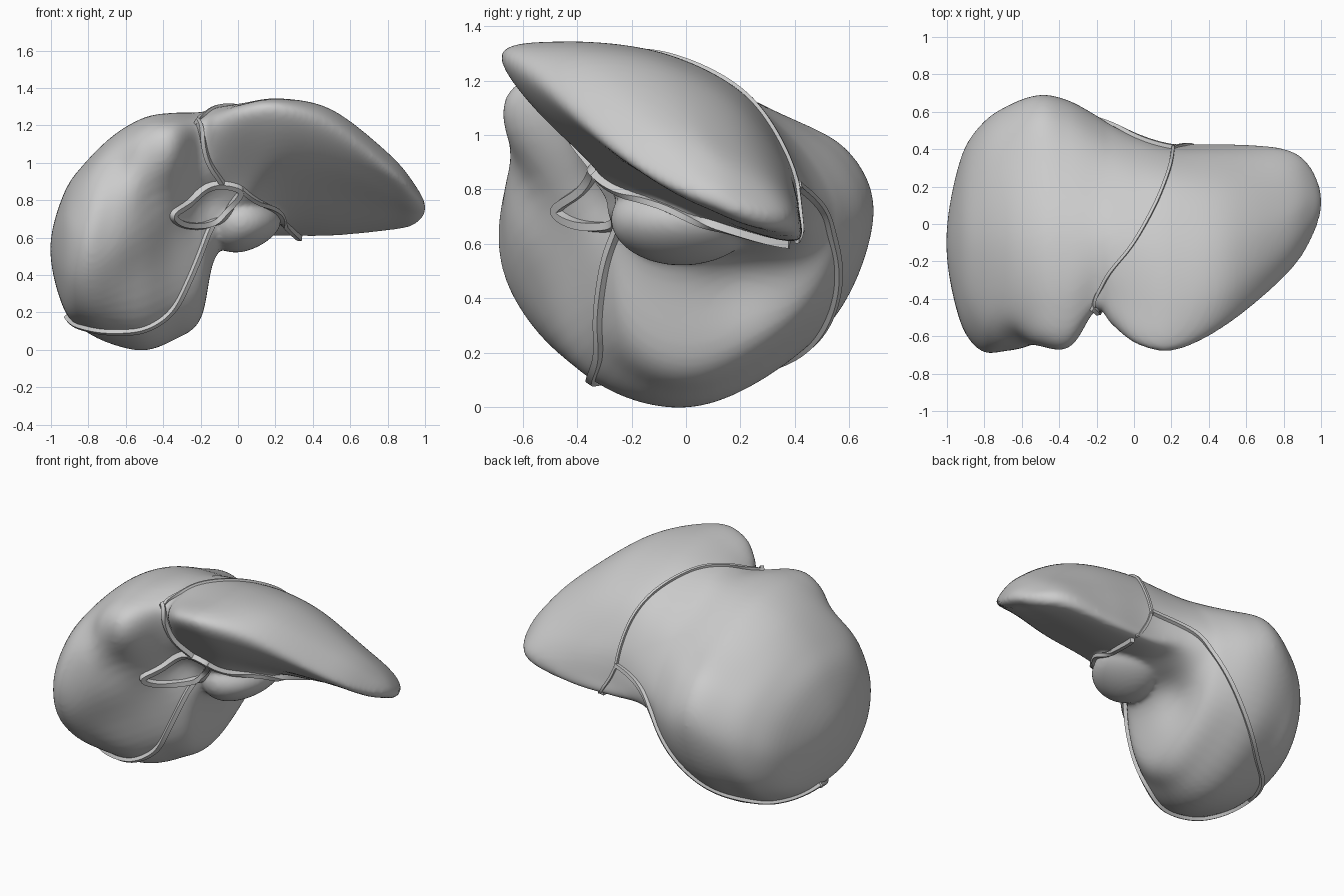
import bpy, bmesh, math
from mathutils import Vector
from mathutils.bvhtree import BVHTree

if "Cube" in bpy.data.objects:
    bpy.data.objects.remove(bpy.data.objects["Cube"])

# Cross-sections (y, z) per x station, running front tip > top > back > underside
RIGHT_LOBE = {
    -0.93: [(-.5, .66), (-.33, .80), (-.09, .84), (.13, .78), (.29, .66), (.34, .5), (.22, .3), (-.02, .22), (-.3, .24), (-.5, .42)],
    -0.81: [(-.68, .65), (-.52, .92), (-.15, 1.01), (.2, .94), (.45, .8), (.54, .57), (.42, .28), (.05, .1), (-.38, .16), (-.62, .38)],
    -0.66: [(-.65, .9), (-.47, 1.1), (-.1, 1.15), (.28, 1.03), (.55, .88), (.64, .62), (.48, .28), (.05, .03), (-.39, .13), (-.65, .5)],
    -0.50: [(-.645, 1.08), (-.44, 1.22), (-.06, 1.23), (.33, 1.08), (.6, .94), (.69, .68), (.51, .28), (.05, 0), (-.37, .13), (-.59, .6)],
    -0.35: [(-.65, 1.11), (-.43, 1.25), (-.05, 1.25), (.3, 1.1), (.57, .92), (.66, .66), (.49, .31), (.05, .05), (-.31, .2), (-.45, .68)],
    -0.20: [(-.46, 1.15), (-.33, 1.25), (-.05, 1.26), (.26, 1.11), (.49, .91), (.58, .66), (.43, .36), (.05, .16), (-.23, .29), (-.33, .74)],
}
LEFT_LOBE = {
    -0.12: [(-.54, 1.19), (-.37, 1.28), (-.06, 1.28), (.24, 1.12), (.44, .92), (.53, .7), (.41, .53), (.08, .48), (-.18, .56), (-.3, .83)],
    0.02: [(-.65, 1.26), (-.43, 1.315), (-.08, 1.295), (.22, 1.14), (.4, .92), (.465, .72), (.4, .61), (.1, .58), (-.17, .69), (-.37, .92)],
    0.22: [(-.68, 1.29), (-.45, 1.345), (-.1, 1.305), (.2, 1.16), (.37, .92), (.42, .7), (.4, .61), (.15, .66), (-.13, .79), (-.48, 1.02)],
    0.50: [(-.54, 1.2), (-.37, 1.285), (-.08, 1.25), (.18, 1.11), (.36, .88), (.42, .7), (.4, .61), (.18, .67), (-.1, .82), (-.39, 1.0)],
    0.80: [(-.29, .97), (-.17, 1.05), (0, 1.04), (.16, .96), (.32, .83), (.4, .71), (.37, .64), (.22, .67), (.03, .76), (-.16, .86)],
    0.94: [(-.1, .84), (-.02, .89), (.08, .88), (.17, .84), (.26, .77), (.31, .71), (.28, .67), (.2, .68), (.1, .72), (-.01, .77)],
}
LEFT_POLE, RIGHT_POLE = Vector((-1.005, -.1, .54)), Vector((1.005, .12, .75))


def spline(a, b, c, d, t):
    return b + 0.5 * t * ((c - a) + t * ((2 * a - 5 * b + 4 * c - d) + t * (3 * (b - c) + d - a)))


def sample(pts, n, closed=False):
    """Smooth curve through points, n samples per span."""
    k = len(pts)
    get = (lambda i: pts[i % k]) if closed else (lambda i: pts[max(0, min(k - 1, i))])
    out = [spline(get(i - 1), get(i), get(i + 1), get(i + 2), j / n)
           for i in range(k if closed else k - 1) for j in range(n)]
    return out if closed else out + [pts[-1]]


def make_object(name, bm, angle=60):
    bmesh.ops.recalc_face_normals(bm, faces=bm.faces)
    me = bpy.data.meshes.new(name)
    bm.to_mesh(me)
    bm.free()
    ob = bpy.data.objects.new(name, me)
    bpy.context.collection.objects.link(ob)
    bpy.ops.object.select_all(action='DESELECT')
    ob.select_set(True)
    bpy.context.view_layer.objects.active = ob
    bpy.ops.object.shade_smooth_by_angle(angle=math.radians(angle))
    return ob


def skin(bm, rings, loop=False):
    """Bridge equal rings of vertices with quads."""
    m = len(rings[0])
    for i in range(len(rings) if loop else len(rings) - 1):
        a, b = rings[i], rings[(i + 1) % len(rings)]
        for j in range(m):
            bm.faces.new((a[j], a[(j + 1) % m], b[(j + 1) % m], b[j]))


# Main body: loft through the stations, closing to a rounded pole at each end
stations = [sample([Vector((x, y, z)) for y, z in sec], 8, True)
            for x, sec in {**RIGHT_LOBE, **LEFT_LOBE}.items()]
m = len(stations[0])


def mirrored(ring, pole):
    return [Vector((p.x, 2 * pole.y - p.y, 2 * pole.z - p.z)) for p in ring]


grid = [mirrored(stations[0], LEFT_POLE), [LEFT_POLE] * m, *stations,
        [RIGHT_POLE] * m, mirrored(stations[-1], RIGHT_POLE)]
STEPS = 8
bm = bmesh.new()
rings = []
for i in range(1, len(grid) - 2):
    for s in range(STEPS):
        if i == 1 and s == 0:
            continue
        rings.append([bm.verts.new(spline(*(grid[i + k][j] for k in (-1, 0, 1, 2)), s / STEPS)) for j in range(m)])
skin(bm, rings)
for pole, ring in ((LEFT_POLE, rings[0]), (RIGHT_POLE, rings[-1])):
    tip = bm.verts.new(pole)
    for j in range(m):
        bm.faces.new((tip, ring[j], ring[(j + 1) % m]))
bmesh.ops.recalc_face_normals(bm, faces=bm.faces)

# Soft impressions and swellings: centre, radius, depth
for centre, radius, depth in [
        ((-.62, -.62, .98), .09, -.035), ((-.48, -.58, .82), .10, -.03),
        ((-.55, -.52, .42), .15, -.02), ((-.38, -.6, 1.05), .13, .025),
        ((-.18, -.32, .76), .10, -.05), ((-.12, .2, .45), .14, -.04)]:
    bm.normal_update()
    c = Vector(centre)
    for v in bm.verts:
        v.co += v.normal * depth * math.exp(-((v.co - c).length / radius) ** 2)
for _ in range(4):
    bmesh.ops.smooth_vert(bm, verts=bm.verts, factor=0.4, use_axis_x=True, use_axis_y=True, use_axis_z=True)

# Caudate lobe under the junction of the large lobes, tapering to the right
for v in bmesh.ops.create_uvsphere(bm, u_segments=40, v_segments=24, radius=1)["verts"]:
    x, y, z = v.co
    v.co = Vector((.03 + .2 * x, -.01 + .265 * y + .03 * x, .69 + .165 * z * (1 - .25 * x)))

# Fuse the caudate lobe into the body with a soft join
body = make_object("liver_body", bm, 80)
remesh = body.modifiers.new("fuse", 'REMESH')
remesh.mode, remesh.voxel_size, remesh.use_smooth_shade = 'VOXEL', .015, True
relax = body.modifiers.new("soften", 'SMOOTH')
relax.factor, relax.iterations = .5, 6
bpy.context.view_layer.update()
tree = BVHTree.FromObject(body, bpy.context.evaluated_depsgraph_get())


def ligament(name, pts, width=.014, height=.028, closed=False):
    """Raised ribbon that follows the body surface."""
    path = []
    for p in sample([Vector(q) for q in pts], 10, closed):
        co, no, _, _ = tree.find_nearest(p)
        path.append((co, no))
    n = len(path)
    for _ in range(6):  # relax kinks
        path = [path[i] if not closed and i in (0, n - 1) else
                tuple((path[i - 1][k] + path[i][k] * 2 + path[(i + 1) % n][k]) / 4 for k in (0, 1))
                for i in range(n)]
    bm = bmesh.new()
    rings = []
    for i, (co, no) in enumerate(path):
        no = no.normalized()
        a = path[i - 1] if closed or i else path[0]
        b = path[(i + 1) % n] if closed else path[min(n - 1, i + 1)]
        side = (b[0] - a[0]).cross(no).normalized() * width
        rings.append([bm.verts.new(co + side * u + no * h) for u, h in
                      ((1.2, -.02), (.8, height), (-.8, height), (-1.2, -.02))])
    skin(bm, rings, closed)
    if not closed:
        bm.faces.new(rings[0])
        bm.faces.new(rings[-1])
    make_object(name, bm, 50)


# Ligaments
ligament("falciform_ligament", [(.21, .42, .8), (.19, .3, 1.05), (.12, .12, 1.22), (0, -.1, 1.29),
                                (-.12, -.25, 1.28), (-.2, -.38, 1.26), (-.22, -.46, 1.2)], .01, .015)
ligament("round_ligament", [(-.22, -.46, 1.24), (-.19, -.44, 1.13), (-.14, -.38, 1.0), (-.08, -.33, .9)])
ligament("porta_hepatis_rim", [(-.39, -.44, .74), (-.25, -.38, .8), (-.1, -.33, .89), (.02, -.32, .86),
                               (-.05, -.28, .75), (-.14, -.28, .67), (-.3, -.37, .67)], .018, .03, True)
ligament("venous_ligament", [(.02, -.32, .87), (.12, -.18, .79), (.22, .03, .69), (.29, .23, .63), (.33, .38, .6)])
ligament("lower_coronary_ligament", [(-.12, -.28, .66), (-.18, -.32, .52), (-.26, -.33, .36), (-.36, -.32, .2),
                                     (-.5, -.34, .12), (-.66, -.33, .11), (-.8, -.25, .14), (-.89, -.05, .19)], .016, .022)
ligament("upper_coronary_ligament", [(.21, .42, .82), (.05, .45, .78), (-.1, .5, .7), (-.22, .56, .52), (-.4, .52, .32),
                                     (-.62, .38, .16), (-.8, .2, .14), (-.89, -.05, .19)], .014, .02)
ligament("triangular_ligament", [(.21, .42, .82), (.25, .42, .72), (.33, .41, .6)], .01, .012)
